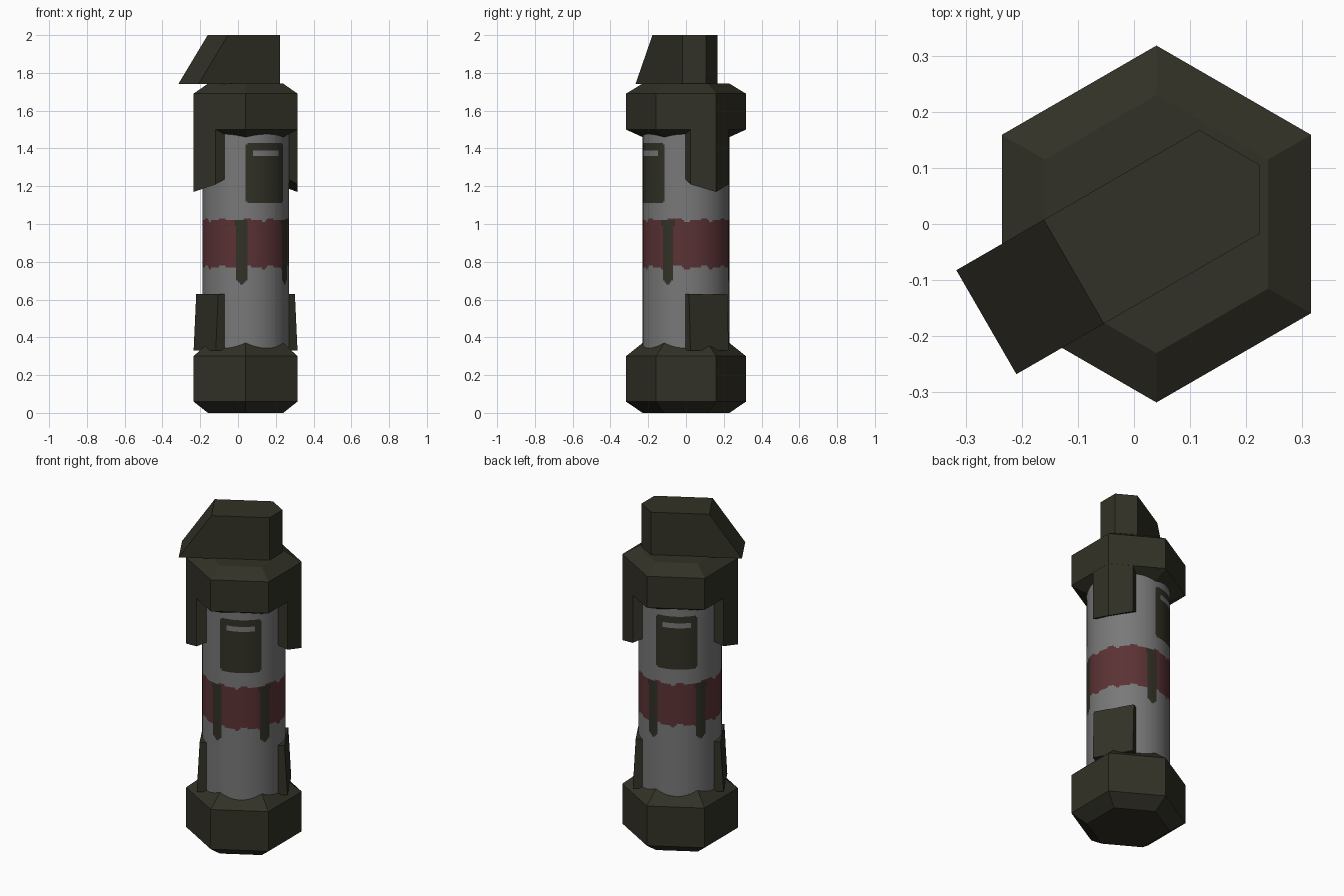
import bpy, bmesh, math
from mathutils import Matrix

if "Cube" in bpy.data.objects:
    bpy.data.objects.remove(bpy.data.objects["Cube"])

CX = 0.04                      # axis of the canister
AXIS = math.radians(30)        # lever and prongs lie along this direction


def material(name, rgb):
    m = bpy.data.materials.new(name)
    m.diffuse_color = (*rgb, 1)
    m.use_nodes = True
    m.node_tree.nodes["Principled BSDF"].inputs["Base Color"].default_value = m.diffuse_color
    return m


OLIVE = material("dark_olive", (0.032, 0.031, 0.020))
GREY = material("mid_grey", (0.19, 0.19, 0.19))
RED = material("dull_red", (0.105, 0.032, 0.035))


def add_object(name, bm, mats):
    bmesh.ops.recalc_face_normals(bm, faces=bm.faces[:])
    me = bpy.data.meshes.new(name)
    bm.to_mesh(me)
    bm.free()
    for m in mats:
        me.materials.append(m)
    ob = bpy.data.objects.new(name, me)
    bpy.context.collection.objects.link(ob)
    return ob


def solid(name, rings, mat, angle=AXIS):
    """Loft closed rings of points, cap both ends, turn it about the axis."""
    bm = bmesh.new()
    loops = [[bm.verts.new(p) for p in r] for r in rings]
    n = len(rings[0])
    for a, b in zip(loops, loops[1:]):
        for i in range(n):
            j = (i + 1) % n
            bm.faces.new((a[i], a[j], b[j], b[i]))
    bm.faces.new(loops[0][::-1])
    bm.faces.new(loops[-1])
    bm.transform(Matrix.Translation((CX, 0, 0)) @ Matrix.Rotation(angle, 4, 'Z'))
    return add_object(name, bm, [mat])


def hexagon(r, z):
    return [(r * math.cos(math.pi / 3 * k), r * math.sin(math.pi / 3 * k), z)
            for k in range(6)]


# Hexagonal end caps
solid("bottom_cap", [hexagon(r, z) for r, z in
                     [(0.23, 0), (0.318, 0.06), (0.318, 0.30), (0.23, 0.37)]], OLIVE)
solid("top_cap", [hexagon(r, z) for r, z in
                  [(0.23, 1.46), (0.318, 1.50), (0.318, 1.69), (0.23, 1.743)]], OLIVE)

# Prongs on two opposite corners
W = 0.117
for side, ang in (("right", AXIS), ("left", AXIS + math.pi)):
    plan = [(0.25, -W, 1.21), (0.318, 0, 1.17), (0.25, W, 1.21),
            (0.19, W, 1.24), (0.19, -W, 1.24)]
    solid("upper_prong_" + side, [plan, [(u, v, 1.50) for u, v, z in plan]], OLIVE, ang)
    rings = [[(u, -W, z), (u, W, z), (0.19, W, z), (0.19, -W, z)]
             for u, z in ((0.25, 0.33), (0.234, 0.63))]
    solid("lower_prong_" + side, rings, OLIVE, ang)


# Lever on top: pointed nose, sloping tail
def lever_ring(tail, z):
    return [(0.212, 0, z), (0.15, 0.107, z), (tail, 0.107, z),
            (tail, -0.107, z), (0.15, -0.107, z)]


solid("top_lever", [lever_ring(-0.35, 1.74), lever_ring(-0.17, 2.0)], OLIVE)


# Painted pattern of the tube, repeated on two opposite sides
def paint(deg, z):
    d = (deg + 60 + 90) % 180 - 90          # offset from the panel centre
    x = abs(d)
    if x < 20 and 1.355 < z < 1.395:        # slot in the panel
        return 1
    edge = math.hypot(max(x - 25, 0) * 0.004, max(abs(z - 1.27) - 0.14, 0))
    if edge < 0.02:                         # rounded panel
        return 0
    wob = math.sin(z * 37 + d) * 0.8
    half = 7.5 if z < 0.99 else 9
    low = 0.68 + 0.0006 * (x - 35) ** 2     # drips with round ends
    if abs(x - 35 + wob) < half and low < z < 1.02:
        return 0
    wave = 0.007 * math.sin(math.radians(d * 10)) + 0.004 * math.sin(math.radians(d * 22))
    if 0.772 + wave < z < 1.022 + wave:     # wavy band
        return 2
    return 1


# Central tube
N, ROWS, Z0, Z1, R = 144, 116, 0.33, 1.49, 0.229
bm = bmesh.new()
grid = []
for r in range(ROWS + 1):
    z = Z0 + (Z1 - Z0) * r / ROWS
    grid.append([bm.verts.new((CX + R * math.cos(math.tau * i / N),
                               R * math.sin(math.tau * i / N), z)) for i in range(N)])
for r in range(ROWS):
    for i in range(N):
        j = (i + 1) % N
        f = bm.faces.new((grid[r][i], grid[r][j], grid[r + 1][j], grid[r + 1][i]))
        f.smooth = True
        f.material_index = paint(360 * (i + 0.5) / N, Z0 + (Z1 - Z0) * (r + 0.5) / ROWS)
for row in (grid[0], grid[-1]):
    bm.faces.new(row).material_index = 1
add_object("tube", bm, [OLIVE, GREY, RED])
